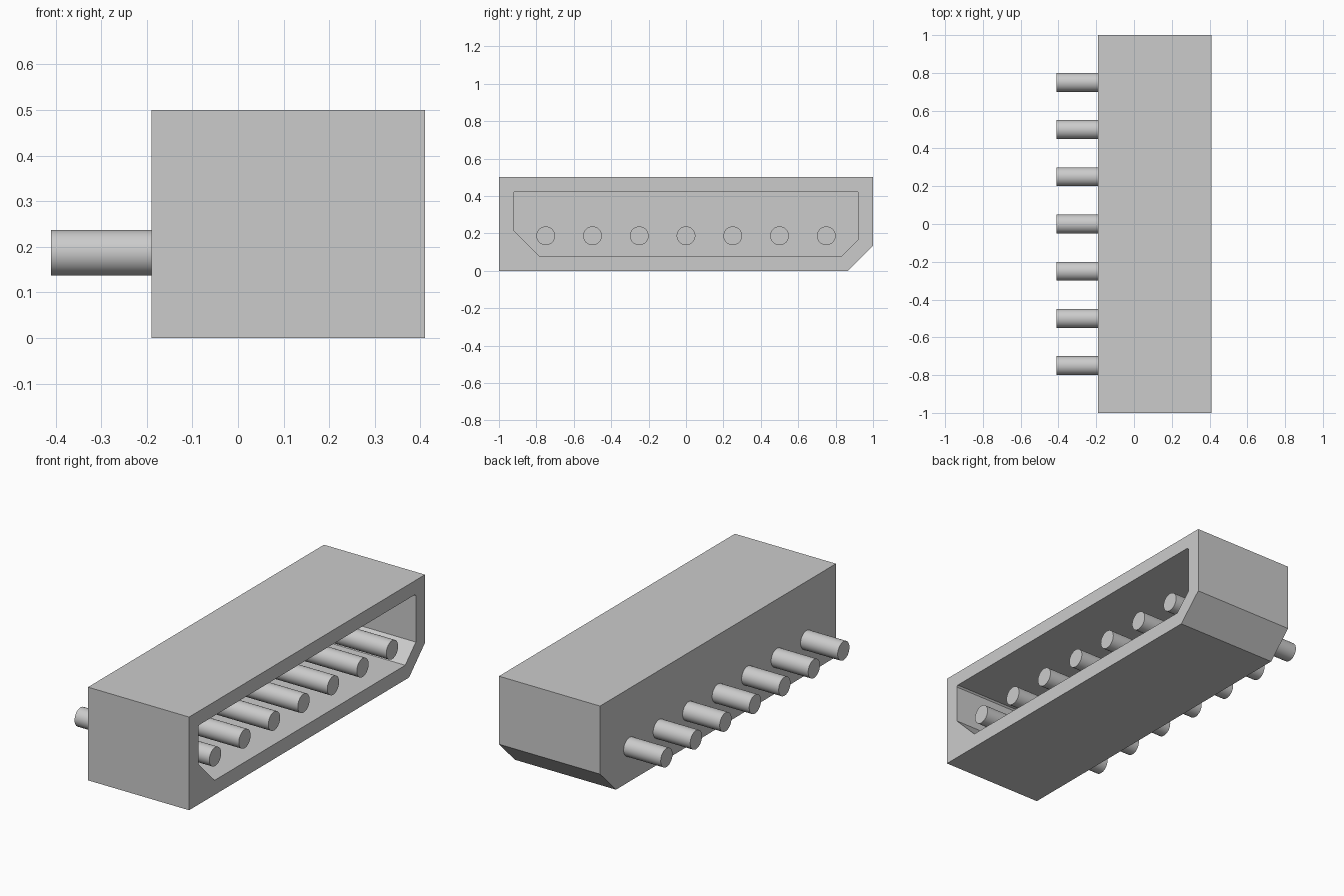
import bpy
import bmesh
import math

cube = bpy.data.objects.get("Cube")
if cube:
    bpy.data.objects.remove(cube, do_unlink=True)

# Single grey material
grey = bpy.data.materials.new("light grey")
grey.use_nodes = True
colour = (0.6, 0.6, 0.6, 1)
grey.diffuse_color = colour
grey.node_tree.nodes["Principled BSDF"].inputs["Base Color"].default_value = colour


def prism(name, profile, x0, x1):
    """Extrude a (y, z) outline along x."""
    bm = bmesh.new()
    face = bm.faces.new([bm.verts.new((x0, y, z)) for y, z in profile])
    result = bmesh.ops.extrude_face_region(bm, geom=[face])
    moved = [v for v in result["geom"] if isinstance(v, bmesh.types.BMVert)]
    bmesh.ops.translate(bm, verts=moved, vec=(x1 - x0, 0, 0))
    bmesh.ops.recalc_face_normals(bm, faces=bm.faces)
    mesh = bpy.data.meshes.new(name)
    bm.to_mesh(mesh)
    bm.free()
    mesh.materials.append(grey)
    obj = bpy.data.objects.new(name, mesh)
    bpy.context.collection.objects.link(obj)
    return obj


BACK, FRONT = -0.19, 0.41
PIN_BACK, PIN_FRONT = -0.41, 0.39

# Housing: long block with one chamfered lower edge
housing = prism("housing", [(-1, 0), (0.865, 0), (1, 0.135), (1, 0.5), (-1, 0.5)],
                BACK, FRONT)

# Socket recess, open on the +x side
cutter = prism("recess_cutter",
               [(-0.783, 0.078), (0.832, 0.078), (0.922, 0.168), (0.922, 0.417),
                (0.914, 0.425), (-0.914, 0.425), (-0.922, 0.417), (-0.922, 0.217)],
               BACK + 0.1, FRONT + 0.1)
cutter.hide_render = True
cut = housing.modifiers.new("recess", "BOOLEAN")
cut.operation = "DIFFERENCE"
cut.solver = "EXACT"
cut.object = cutter
bpy.context.view_layer.objects.active = housing
bpy.ops.object.modifier_apply(modifier=cut.name)
bpy.data.objects.remove(cutter, do_unlink=True)

# Row of round contact pins passing through the back wall
for i in range(7):
    bpy.ops.mesh.primitive_cylinder_add(
        vertices=48, radius=0.05, depth=PIN_FRONT - PIN_BACK,
        location=((PIN_BACK + PIN_FRONT) / 2, (i - 3) * 0.25, 0.187),
        rotation=(0, math.pi / 2, 0))
    pin = bpy.context.object
    pin.name = f"contact_pin_{i + 1}"
    pin.data.materials.append(grey)
    bpy.ops.object.shade_smooth_by_angle()
